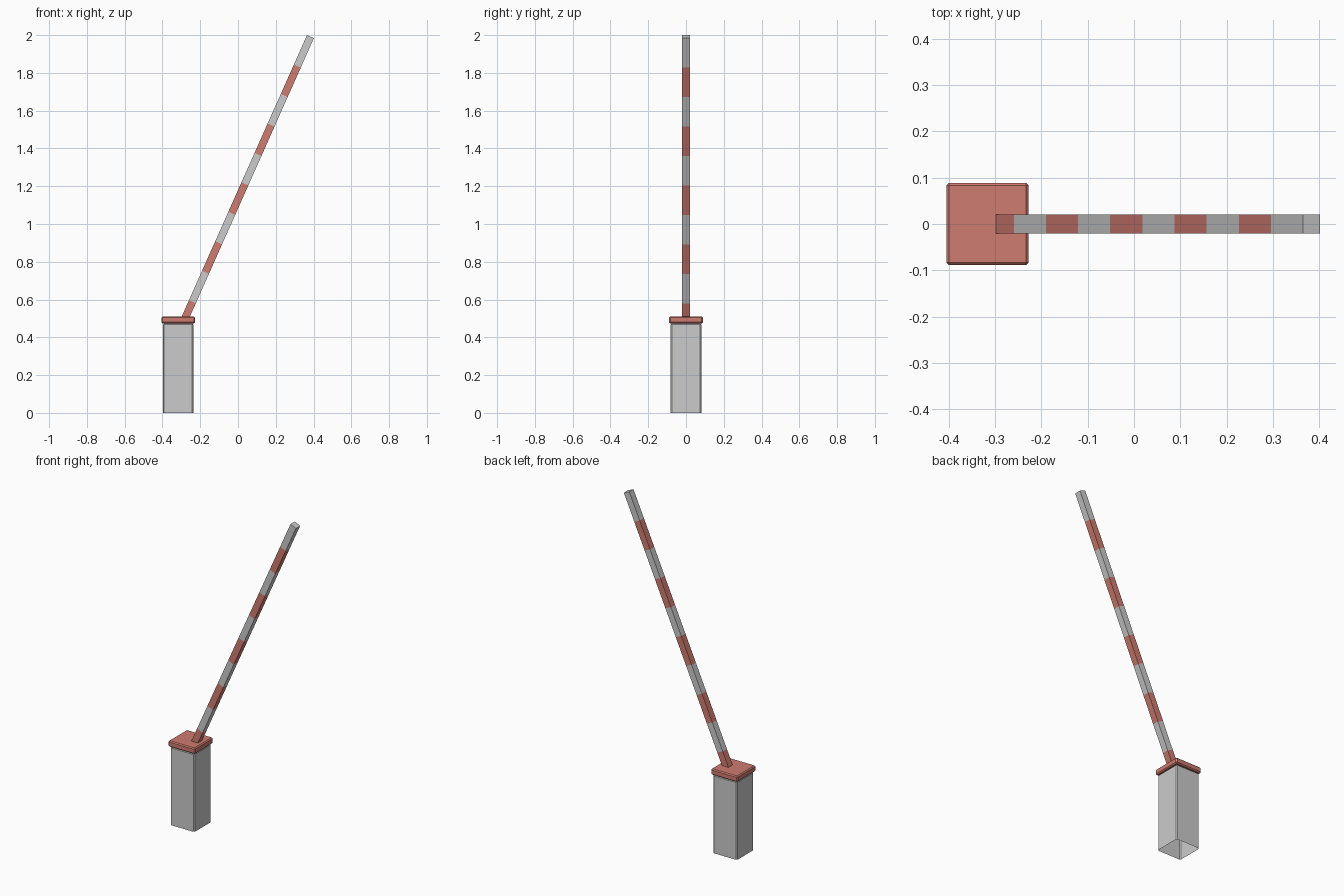
import bpy, bmesh, math
from mathutils import Matrix, Vector

if "Cube" in bpy.data.objects:
    bpy.data.objects.remove(bpy.data.objects["Cube"])


def material(name, color):
    m = bpy.data.materials.new(name)
    m.diffuse_color = (*color, 1)
    m.use_nodes = True
    m.node_tree.nodes["Principled BSDF"].inputs["Base Color"].default_value = m.diffuse_color
    return m


RED = material("red_paint", (0.62, 0.2, 0.16))
GREY = material("grey_paint", (0.8, 0.8, 0.8))


def finish(name, bm, mats):
    bmesh.ops.recalc_face_normals(bm, faces=bm.faces)
    mesh = bpy.data.meshes.new(name)
    bm.to_mesh(mesh)
    bm.free()
    for m in mats:
        mesh.materials.append(m)
    ob = bpy.data.objects.new(name, mesh)
    bpy.context.collection.objects.link(ob)
    return ob


def chamfered_box(name, width, z0, z1, chamfer, mat, open_bottom=False):
    bm = bmesh.new()
    bmesh.ops.create_cube(bm, size=1, matrix=Matrix.Translation((POST_X, 0, (z0 + z1) / 2))
                          @ Matrix.Diagonal((width, width, z1 - z0, 1)))
    edges = [e for e in bm.edges
             if not (open_bottom and all(v.co.z < z0 + 1e-4 for v in e.verts))]
    bmesh.ops.bevel(bm, geom=edges, offset=chamfer, segments=1, affect='EDGES', profile=0.5)
    if open_bottom:
        bottom = [f for f in bm.faces if all(v.co.z < z0 + 1e-4 for v in f.verts)]
        bmesh.ops.delete(bm, geom=bottom, context='FACES')
    return finish(name, bm, [mat])


# Post, open underneath, with its cap
POST_X = -0.3165
chamfered_box("post", 0.162, 0.0, 0.474, 0.007, GREY, open_bottom=True)
chamfered_box("post_cap", 0.178, 0.474, 0.51, 0.006, RED)

# Boom: a square bar of ten alternating stripes, leaning 24 degrees
W, N, STEP = 0.04, 10, 0.1707
TILT = math.radians(24)
direction = Vector((math.sin(TILT), 0, math.cos(TILT)))
tip = Vector((0.3835, 0, 1.992))
base = tip - direction * (N * STEP)

bm = bmesh.new()
h = W / 2
rings = [[bm.verts.new((x, y, i * STEP)) for x, y in ((-h, -h), (h, -h), (h, h), (-h, h))]
         for i in range(N + 1)]
for i in range(N):
    for k in range(4):
        n = (k + 1) % 4
        f = bm.faces.new((rings[i][k], rings[i][n], rings[i + 1][n], rings[i + 1][k]))
        f.material_index = i % 2
bm.faces.new(rings[0])
bm.faces.new(rings[-1]).material_index = 1
bm.transform(Matrix.Translation(base) @ Matrix.Rotation(TILT, 4, 'Y'))
finish("barrier_boom", bm, [RED, GREY])
